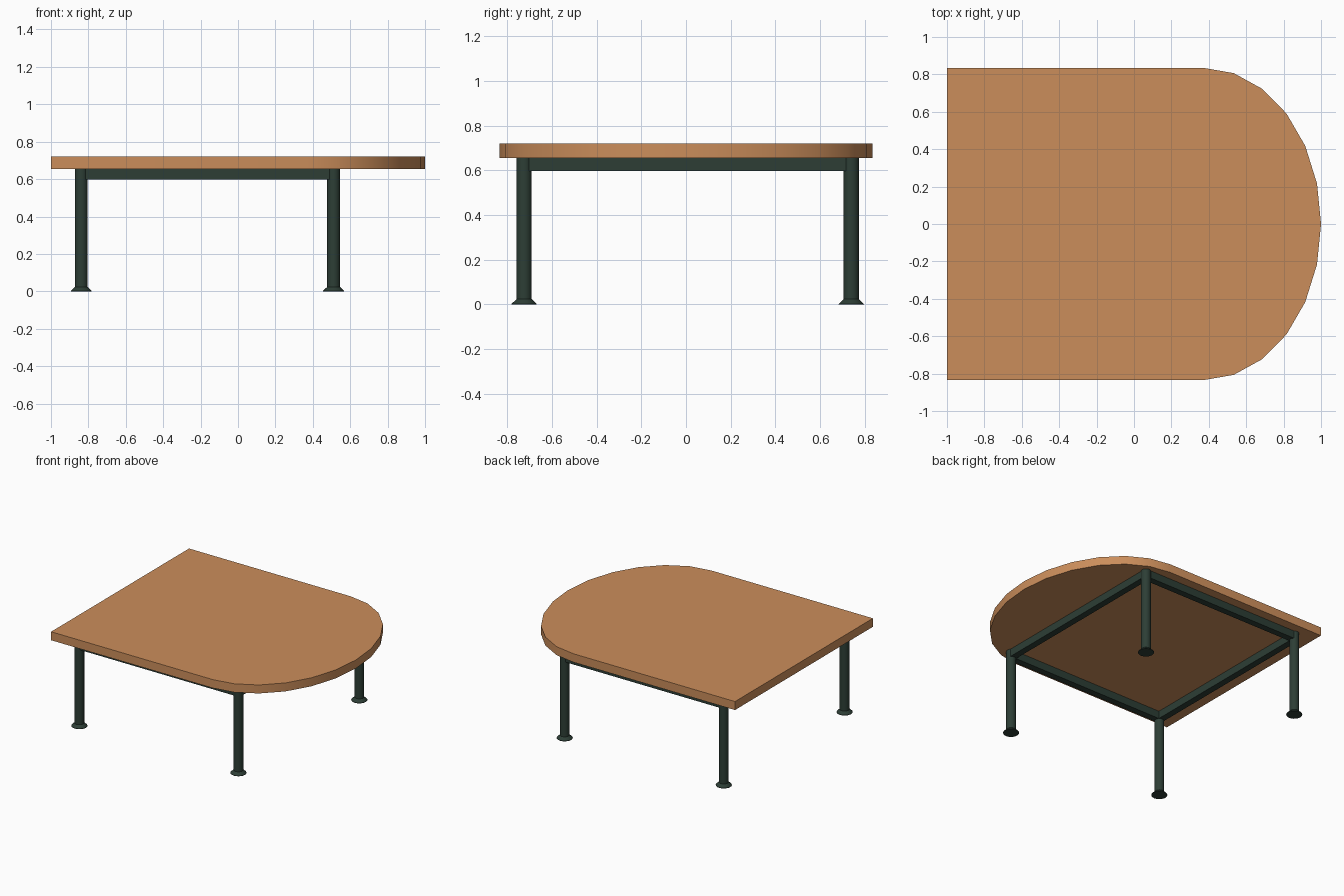
import bpy, bmesh, math

if "Cube" in bpy.data.objects:
    bpy.data.objects.remove(bpy.data.objects["Cube"])


def material(name, rgb):
    m = bpy.data.materials.new(name)
    m.diffuse_color = (*rgb, 1)
    m.use_nodes = True
    m.node_tree.nodes["Principled BSDF"].inputs["Base Color"].default_value = m.diffuse_color
    return m


wood = material("wood", (0.60, 0.27, 0.105))
metal = material("dark_metal", (0.026, 0.048, 0.036))


def finish(name, bm, mat):
    bmesh.ops.recalc_face_normals(bm, faces=bm.faces)
    me = bpy.data.meshes.new(name)
    bm.to_mesh(me)
    bm.free()
    ob = bpy.data.objects.new(name, me)
    bpy.context.collection.objects.link(ob)
    me.materials.append(mat)
    bpy.ops.object.select_all(action='DESELECT')
    ob.select_set(True)
    bpy.context.view_layer.objects.active = ob
    bpy.ops.object.shade_smooth_by_angle(angle=math.radians(30))
    return ob


# Tabletop: square at the left, half ellipse at the right
HALF, BEND, Z0, Z1 = 0.835, 0.37, 0.655, 0.72
outline = [(-1, -HALF)]
for i in range(13):
    a = math.radians(-90 + 15 * i)
    outline.append((BEND + (1 - BEND) * math.cos(a), HALF * math.sin(a)))
outline.append((-1, HALF))
bm = bmesh.new()
base = bm.faces.new([bm.verts.new((x, y, Z0)) for x, y in outline])
ext = bmesh.ops.extrude_face_region(bm, geom=[base], use_keep_orig=True)
top = [g for g in ext["geom"] if isinstance(g, bmesh.types.BMVert)]
bmesh.ops.translate(bm, verts=top, vec=(0, 0, Z1 - Z0))
finish("tabletop", bm, wood)

# Legs: round tubes with a flared foot
LX, RX, FY, BY = -0.838, 0.511, -0.724, 0.739
PROFILE = [(0.056, 0), (0.056, 0.003), (0.034, 0.024), (0.034, Z0)]
SIDES = 20


def leg(name, x, y):
    bm = bmesh.new()
    rings = [[bm.verts.new((x + r * math.cos(2 * math.pi * k / SIDES),
                            y + r * math.sin(2 * math.pi * k / SIDES), z))
              for k in range(SIDES)] for r, z in PROFILE]
    for lo, hi in zip(rings, rings[1:]):
        for k in range(SIDES):
            n = (k + 1) % SIDES
            bm.faces.new((lo[k], lo[n], hi[n], hi[k]))
    bm.faces.new(rings[0])
    bm.faces.new(rings[-1])
    finish(name, bm, metal)


for side, x in (("left", LX), ("right", RX)):
    for end, y in (("front", FY), ("back", BY)):
        leg(f"{end}_{side}_leg", x, y)


# Rails: square bars joining the legs under the top
def rail(name, x, y, sx, sy):
    bm = bmesh.new()
    bmesh.ops.create_cube(bm, size=1)
    bmesh.ops.scale(bm, verts=bm.verts, vec=(sx, sy, 0.058))
    bmesh.ops.translate(bm, verts=bm.verts, vec=(x, y, 0.626))
    finish(name, bm, metal)


T = 0.05
for end, y in (("front", FY), ("back", BY)):
    rail(f"{end}_rail", (LX + RX) / 2, y, RX - LX, T)
for side, x in (("left", LX), ("right", RX)):
    rail(f"{side}_rail", x, (FY + BY) / 2, T, BY - FY)
